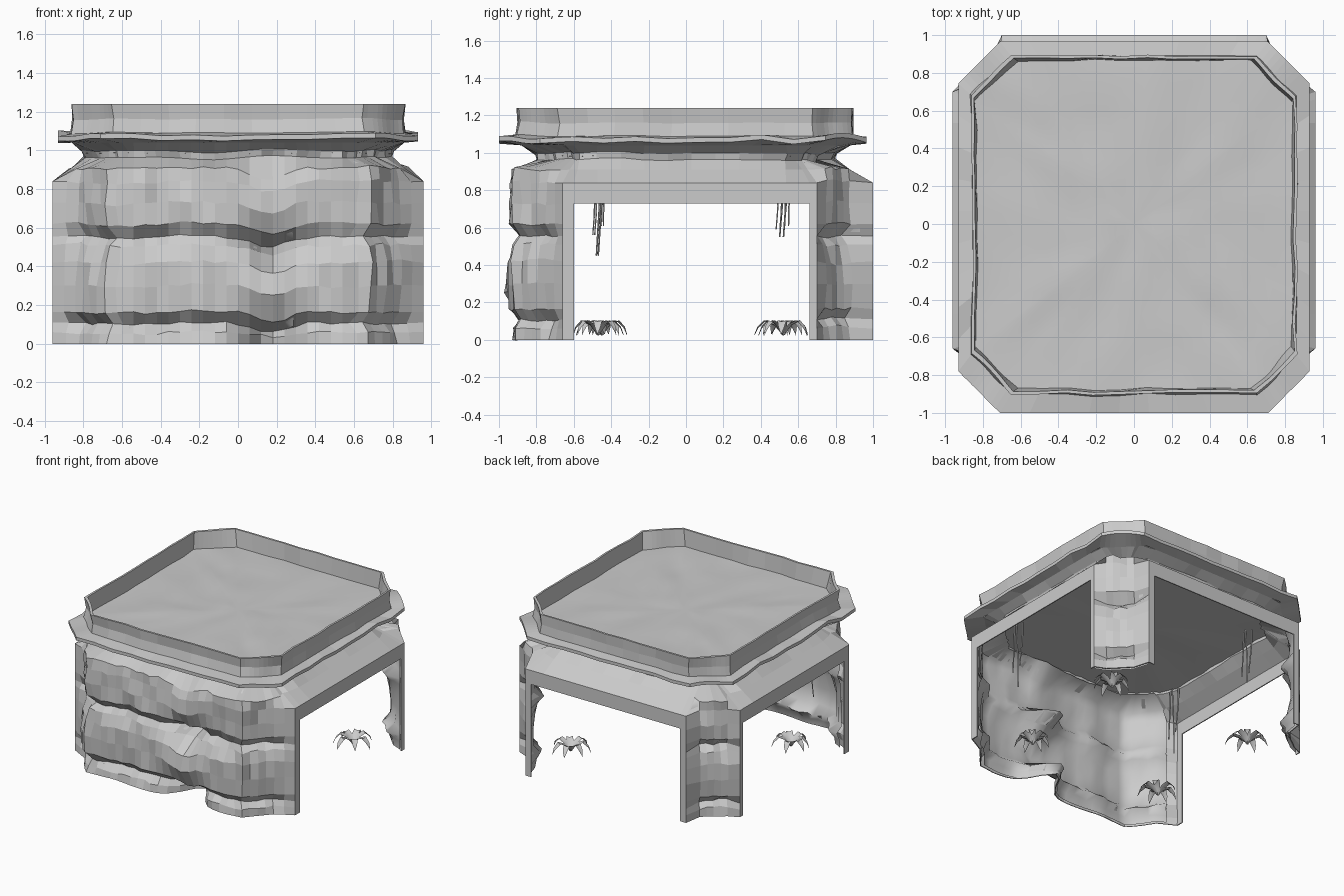
import bpy, bmesh, math, random
from mathutils import Vector, noise

if "Cube" in bpy.data.objects:
    bpy.data.objects.remove(bpy.data.objects["Cube"])

random.seed(4)


def make_object(name, verts, faces, smooth=None):
    me = bpy.data.meshes.new(name)
    me.from_pydata(verts, [], faces)
    bm = bmesh.new()                     # drop vertices no face uses
    bm.from_mesh(me)
    bmesh.ops.delete(bm, geom=[v for v in bm.verts if not v.link_faces], context='VERTS')
    bm.to_mesh(me)
    bm.free()
    ob = bpy.data.objects.new(name, me)
    bpy.context.collection.objects.link(ob)
    if smooth:
        bpy.ops.object.select_all(action='DESELECT')
        bpy.context.view_layer.objects.active = ob
        ob.select_set(True)
        bpy.ops.object.shade_smooth_by_angle(angle=math.radians(smooth))
    return ob


def wobble(x, y, z, freq=4.0):
    return noise.noise(Vector((x * freq, y * freq, z * freq)))


def fit_octagon(x, y, hx, hy, cut):
    """Clamp a plan point into a chamfered rectangle."""
    ax, ay = min(abs(x), hx), min(abs(y), hy)
    over = ax + ay - (hx + hy - cut)
    if over > 0:
        ax, ay = ax - over / 2, ay - over / 2
    return math.copysign(ax, x), math.copysign(ay, y)


def lerp(a, b, t):
    return a + (b - a) * t


# Plan of the right half, front centre to back centre: x, y, steps, kind
plan = [(0, -.90, 0, 'rock'), (.66, -.90, 11, 'rock'), (.81, -.72, 4, 'rock'),
        (.96, -.66, 2, 'frame'), (.96, -.60, 1, 'frame'), (.96, .66, 10, 'open'),
        (.96, .70, 1, 'frame'), (.86, .72, 1, 'rock'), (.72, .86, 4, 'rock'),
        (.70, 1.0, 1, 'frame'), (.65, 1.0, 1, 'frame'), (0, 1.0, 6, 'open')]
half = [(0, -.90, 1.0, False)]           # x, y, rock weight, opening on the segment before
for (x0, y0, _, k0), (x1, y1, n, k1) in zip(plan, plan[1:]):
    for i in range(1, n + 1):
        t = i / n
        w = lerp(k0 == 'rock', k1 == 'rock', t)
        half.append((lerp(x0, x1, t), lerp(y0, y1, t), w, k1 == 'open'))
loop = list(half)
for i in range(len(half) - 2, 0, -1):    # mirror to the left half
    x, y, w, _ = half[i]
    loop.append((-x, y, w, half[i + 1][3]))

# Rock profile: height, outward offset, notch strength
levels = [(0, .02, 1), (.06, .01, 1), (.11, -.03, 1), (.165, .035, .3), (.30, .045, 0),
          (.42, .04, .1), (.51, .01, .5), (.555, -.03, .9), (.62, .025, .3), (.73, .03, 0),
          (.84, .025, 0), (.91, .015, .1), (.965, 0, .2), (1.0, 0, .1), (1.04, 0, 0)]


def shell_point(x, y, w, level):
    z, off, notch = level
    nx, ny = fit_octagon(x, y, .79, .79, .26)
    jag = random.uniform(-1, 1)
    if z > 1.03:
        px, py = fit_octagon(x, y, .86, .88, .24)
        return px, py, z
    if z > .95:
        s = 1 + .012 * jag + (.015 if z > .98 else 0)
        return nx * s, ny * s, z + .02 * wobble(x, y, 3)
    # plain frame: upright to the beam top, then sloping in
    t = max(0, (z - .84) / .12)
    fx, fy = lerp(x, nx, t), lerp(y, ny, t)
    # layered rock
    d = Vector((0, -1)) if abs(x) < .6 and y < 0 else Vector((math.copysign(.7, x), math.copysign(.7, y)))
    dip = math.exp(-((x - .17) / .12) ** 2) if y < 0 else 0
    off += .035 * wobble(x, y, z, 3.2) + .014 * jag * (z > 0)
    rx, ry, rz = x + d.x * off, y + d.y * off + .27 * notch * dip, z
    if z > 0:
        rz += .02 * wobble(x, y, z + 5, 2.5) + .008 * random.uniform(-1, 1)
        rz -= (.055 if z > .1 else .02) * dip
    if z in (.73, .84) and w < .3:
        rz = z
    return lerp(fx, rx, w), lerp(fy, ry, w), lerp(z, rz, w)


# Rock walls, corner pillars and beams as one thin shell with three openings
verts, faces, lining = [], [], []
n, m = len(loop), len(levels)
for x, y, w, _ in loop:
    verts += [shell_point(x, y, w, lv) for lv in levels]
for i in range(n):
    j = (i + 1) % n
    opening = loop[j][3]
    for k in range(m - 1):
        if opening and levels[k + 1][0] <= .73:
            continue
        q = (i * m + k, j * m + k, j * m + k + 1, i * m + k + 1)
        faces.append(q)
        if not opening and loop[i][2] + loop[j][2] > .9 and levels[k + 1][0] < .97:
            lining.append(q[::-1])
shell = make_object("rock_shelter_shell", verts, faces)
thick = shell.modifiers.new("thickness", 'SOLIDIFY')
thick.thickness = .008
thick.offset = -1

# Smooth inner face of the rock
make_object("inner_rock_lining", [(x * .975, y * .97, z) for x, y, z in verts], lining, smooth=80)


def octagon_ring(hx, y0, y1, cut, z, rough, zrough, steps=9):
    hy, cy = (y1 - y0) / 2, (y1 + y0) / 2
    c = [(hx - cut, -hy), (hx, -hy + cut), (hx, hy - cut), (hx - cut, hy)]
    c += [(-x, y) for x, y in reversed(c)]
    pts = []
    for (xa, ya), (xb, yb) in zip(c, c[1:] + c[:1]):
        for i in range(steps):
            x, y = lerp(xa, xb, i / steps), lerp(ya, yb, i / steps)
            s = 1 + rough * wobble(x, y, z * .6, 5)
            pts.append((x * s, y * s + cy, z + zrough * wobble(x, y, 9, 4)))
    return pts


def stack_rings(rings, centre=None):
    verts = [p for r in rings for p in r]
    c = len(rings[0])
    faces = [(a * c + i, a * c + (i + 1) % c, (a + 1) * c + (i + 1) % c, (a + 1) * c + i)
             for a in range(len(rings) - 1) for i in range(c)]
    if centre:
        verts.append(centre)
        b = (len(rings) - 1) * c
        faces += [(b + i, b + (i + 1) % c, len(verts) - 1) for i in range(c)]
    return verts, faces


# Projecting ledge and raised rim
rim = [octagon_ring(.86, -.88, .88, .24, 1.04, 0, 0),
       octagon_ring(.93, -1.0, .965, .22, 1.055, 0, .035),
       octagon_ring(.93, -1.0, .965, .22, 1.08, 0, .035),
       octagon_ring(.86, -.90, .89, .21, 1.09, .02, .01),
       octagon_ring(.85, -.885, .885, .21, 1.16, .025, .01),
       octagon_ring(.86, -.895, .89, .21, 1.24, .02, 0),
       octagon_ring(.845, -.88, .875, .21, 1.24, .02, 0),
       octagon_ring(.835, -.87, .865, .22, 1.105, .02, 0)]
make_object("ledge_and_rim", *stack_rings(rim))

# Gently uneven roof floor inside the rim
floor = []
for s in (1, .85, .7, .55, .4, .25, .12):
    floor.append([(x * s, y * s, 1.11 + .016 * wobble(x * s, y * s, 1, 5) * (s < 1))
                  for x, y, z in rim[-1]])
make_object("roof_floor", *stack_rings(floor, (0, 0, 1.11)), smooth=40)

# Ceiling inside the shelter
ceiling = [octagon_ring(.80 * s, -.80 * s, .80 * s, .26 * s, .985, 0, .01) for s in (1, .6, .3)]
cv, cf = stack_rings(ceiling, (0, 0, .985))
make_object("ceiling", cv, [f[::-1] for f in cf], smooth=40)

# Leafy tufts with arched blades
arch = [(0, .03, .012), (.05, .085, .024), (.10, .105, .024), (.14, .07, .016), (.16, .03, .001)]
for t, (cx, cy) in enumerate([(.55, -.47), (.64, .52), (-.60, -.45), (-.62, .52)]):
    verts, faces = [], []
    for b in range(7):
        a = b * math.tau / 7 + random.uniform(-.2, .2)
        u, v = Vector((math.cos(a), math.sin(a))), Vector((-math.sin(a), math.cos(a)))
        size, base = random.uniform(.8, 1.0), len(verts)
        for r, z, w in arch:
            for side, dz in ((-w, 0), (0, -.008), (w, 0)):
                p = u * r * size + v * side
                verts.append((cx + p.x, cy + p.y, z + dz))
        for k in range(len(arch) - 1):
            for s in (0, 1):
                q = base + k * 3 + s
                faces.append((q, q + 3, q + 4, q + 1))
    make_object("leaf_tuft_%d" % (t + 1), verts, faces, smooth=40)

# Hanging vines near the corners
for g, (cx, cy) in enumerate([(-.76, -.47), (.70, -.46), (-.62, .51), (.64, .53)]):
    cu = bpy.data.curves.new("vines", 'CURVE')
    cu.dimensions = '3D'
    cu.bevel_depth = .006
    cu.bevel_resolution = 0
    for k, end in enumerate((.56, .45, .61) if cy < 0 else (.59, .55, .61)):
        sp = cu.splines.new('POLY')
        sp.points.add(4)
        for i, p in enumerate(sp.points):
            f = i / 4
            p.co = (cx + .02 * math.sin(k * 2 + f * 2), cy + (k - 1) * .03 + .012 * math.sin(f * 3 + k),
                    lerp(.96, end, f), 1)
            p.radius = 1 - .3 * f
    bpy.context.collection.objects.link(bpy.data.objects.new("hanging_vines_%d" % (g + 1), cu))
